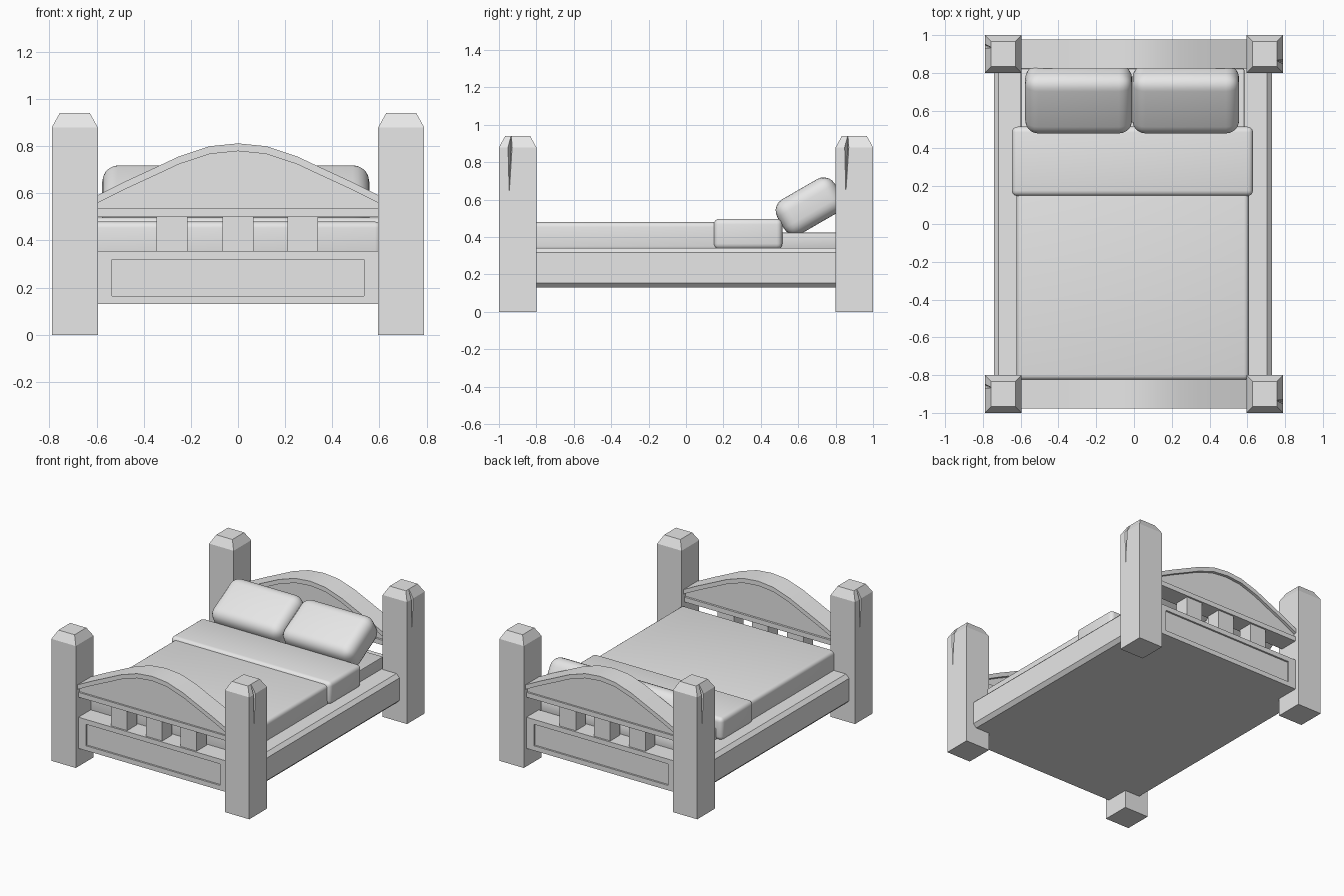
import bpy, bmesh, math
from mathutils import Matrix, Vector

old = bpy.data.objects.get("Cube")
if old:
    bpy.data.objects.remove(old, do_unlink=True)

GREY = (0.8, 0.8, 0.8, 1)
mat = bpy.data.materials.new("light_grey")
mat.use_nodes = True
mat.diffuse_color = GREY
mat.node_tree.nodes["Principled BSDF"].inputs["Base Color"].default_value = GREY


def finish(name, bm, smooth=False):
    """Turn a bmesh into a named, coloured object."""
    bmesh.ops.recalc_face_normals(bm, faces=bm.faces[:])
    me = bpy.data.meshes.new(name)
    bm.to_mesh(me)
    bm.free()
    me.materials.append(mat)
    ob = bpy.data.objects.new(name, me)
    bpy.context.collection.objects.link(ob)
    if smooth:
        bpy.ops.object.select_all(action='DESELECT')
        ob.select_set(True)
        bpy.context.view_layer.objects.active = ob
        bpy.ops.object.shade_smooth_by_angle(angle=math.radians(40))
    return ob


def add_box(bm, x, y, z):
    """Add a box from three (low, high) ranges."""
    size = [abs(b - a) for a, b in (x, y, z)]
    mid = Vector([(a + b) / 2 for a, b in (x, y, z)])
    m = Matrix.Translation(mid) @ Matrix.Diagonal((*size, 1))
    return bmesh.ops.create_cube(bm, size=1, matrix=m)["verts"]


def soft_box(name, x, y, z, radius, segments=4):
    bm = bmesh.new()
    add_box(bm, x, y, z)
    bmesh.ops.bevel(bm, geom=bm.edges[:], offset=radius, segments=segments,
                    profile=0.5, affect='EDGES')
    return finish(name, bm, True)


def add_prism(bm, outline, y0, y1):
    """Extrude an (x, z) outline from y0 to y1."""
    face = bm.faces.new([bm.verts.new((x, y0, z)) for x, z in outline])
    out = bmesh.ops.extrude_face_region(bm, geom=[face])["geom"]
    verts = [v for v in out if isinstance(v, bmesh.types.BMVert)]
    bmesh.ops.translate(bm, verts=verts, vec=(0, y1 - y0, 0))


# Corner posts: chamfered top and a tapering crack in the outer face
def corner_post(name, sx, sy):
    cx, cy = sx * 0.6925, sy * 0.9
    bm = bmesh.new()
    add_box(bm, (cx - 0.0975, cx + 0.0975), (cy - 0.1, cy + 0.1), (0, 0.88))
    top = max(bm.faces, key=lambda f: f.calc_center_median().z)
    new = bmesh.ops.extrude_face_region(bm, geom=[top])["geom"]
    bm.faces.remove(top)
    for v in new:
        if isinstance(v, bmesh.types.BMVert):
            v.co = (cx + (v.co.x - cx) * 0.66, cy + (v.co.y - cy) * 0.67, 0.94)
    post = finish(name, bm)

    crack_y = cy - sx * 0.045
    bm = bmesh.new()
    tip = bm.verts.new((sx * 0.789, crack_y, 0.64))
    rim = [bm.verts.new((sx * x, crack_y + sx * dy, 0.97))
           for x, dy in ((0.83, -0.03), (0.83, 0.03), (0.75, 0.012))]
    bm.faces.new(rim)
    for i in range(3):
        bm.faces.new((tip, rim[i], rim[(i + 1) % 3]))
    cutter = finish("crack_cutter", bm)
    cutter.hide_render = True

    mod = post.modifiers.new("crack", 'BOOLEAN')
    mod.operation = 'DIFFERENCE'
    mod.solver = 'EXACT'
    mod.object = cutter
    bpy.context.view_layer.update()
    done = post.evaluated_get(bpy.context.evaluated_depsgraph_get())
    me = bpy.data.meshes.new_from_object(done)
    post.modifiers.clear()
    post.data = me
    bpy.data.objects.remove(cutter, do_unlink=True)


# End boards: framed panel, slats and an arched top
HALF_ARCH = [(0.61, 0.585), (0.48, 0.65), (0.35, 0.71),
             (0.25, 0.757), (0.12, 0.8)]
ARCH = ([(-x, z) for x, z in HALF_ARCH] + [(0, 0.812)] + HALF_ARCH[::-1])


def end_board(name, s):
    outer, inner = s * 0.97, s * 0.83
    core = (s * 0.845, s * 0.957)
    full = (-0.61, 0.61)

    bm = bmesh.new()
    add_box(bm, full, core, (0.14, 0.345))
    add_box(bm, full, (inner, outer), (0.13, 0.165))
    add_box(bm, full, (inner, outer), (0.32, 0.355))
    for side in (-1, 1):
        add_box(bm, (side * 0.535, side * 0.61), (inner, outer), (0.165, 0.32))
    finish(name + "_panel", bm)

    bm = bmesh.new()
    for x in (-0.28, 0, 0.275):
        add_box(bm, (x - 0.065, x + 0.065), core, (0.35, 0.505))
    finish(name + "_slats", bm)

    bm = bmesh.new()
    add_box(bm, full, (inner, outer), (0.5, 0.535))
    finish(name + "_rail", bm)

    bm = bmesh.new()
    add_prism(bm, [(x, z - 0.015) for x, z in ARCH]
              + [(0.61, 0.52), (-0.61, 0.52)], *core)
    finish(name + "_arch", bm)

    bm = bmesh.new()
    add_prism(bm, ARCH + [(x, z - 0.033) for x, z in ARCH[::-1]],
              s * 0.822, s * 0.978)
    finish(name + "_arch_cap", bm, True)


for end, sy in (("foot", -1), ("head", 1)):
    end_board(end + "board", sy)
    for side, sx in (("right", -1), ("left", 1)):
        corner_post(f"{end}_{side}_post", sx, sy)

# Bed base with chamfered long edges
bm = bmesh.new()
add_box(bm, (-0.742, 0.73), (-0.9, 0.9), (0.13, 0.342))
long_edges = [e for e in bm.edges
              if abs(e.verts[0].co.y - e.verts[1].co.y) > 1]
bmesh.ops.bevel(bm, geom=long_edges, offset=0.025, segments=1, affect='EDGES')
finish("bed_base", bm)

# Bedding
soft_box("mattress", (-0.6, 0.585), (-0.8, 0.825), (0.33, 0.425), 0.012, 2)
soft_box("blanket", (-0.622, 0.608), (-0.825, 0.3), (0.325, 0.48), 0.026)
soft_box("folded_sheet", (-0.647, 0.63), (0.148, 0.515), (0.335, 0.498), 0.03)

# Pillows leaning on the headboard
for name, x in (("right_pillow", -0.293), ("left_pillow", 0.274)):
    pillow = soft_box(name, (-0.283, 0.283), (-0.178, 0.178),
                      (-0.105, 0.105), 0.07, 5)
    pillow.location = (x, 0.66, 0.565)
    pillow.rotation_euler.x = math.radians(30)
